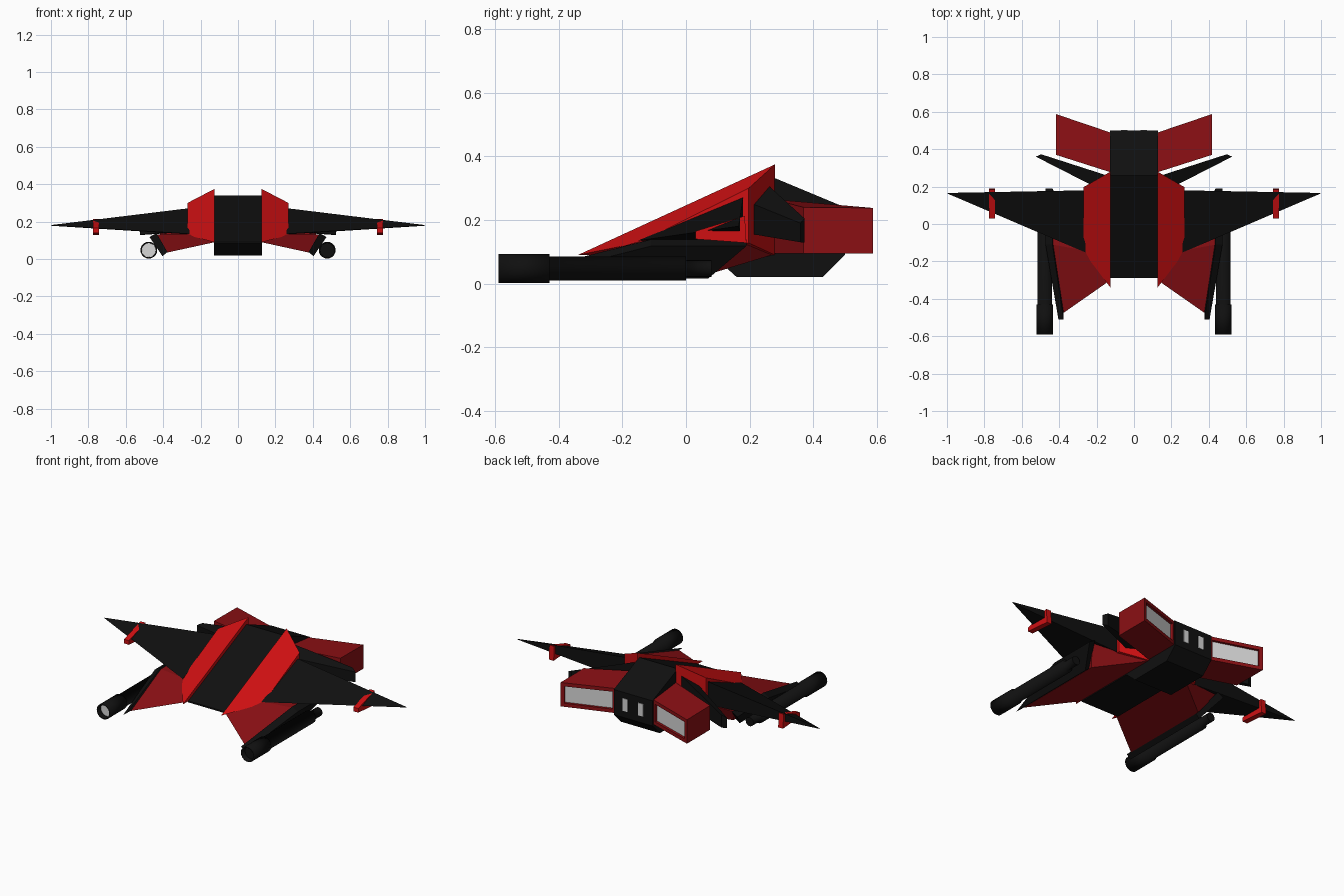
import bpy, bmesh, math
from mathutils import Vector, Matrix

if "Cube" in bpy.data.objects:
    bpy.data.objects.remove(bpy.data.objects["Cube"])


def material(name, col):
    m = bpy.data.materials.new(name)
    m.diffuse_color = (*col, 1)
    m.use_nodes = True
    m.node_tree.nodes["Principled BSDF"].inputs["Base Color"].default_value = m.diffuse_color
    return m


BLACK = material("hull black", (0.005, 0.005, 0.005))
RED = material("bright red", (0.62, 0.005, 0.006))
DARK = material("dark red", (0.26, 0.005, 0.007))
GREY = material("light grey", (0.68, 0.68, 0.68))


def finish(bm, name, mats):
    bmesh.ops.recalc_face_normals(bm, faces=bm.faces)
    me = bpy.data.meshes.new(name)
    bm.to_mesh(me)
    bm.free()
    for m in mats:
        me.materials.append(m)
    ob = bpy.data.objects.new(name, me)
    bpy.context.collection.objects.link(ob)
    return ob


def loft(name, a, b, mat, side=1, glow=False):
    """Solid between two matching outlines; optional recessed rear panel."""
    bm = bmesh.new()
    va = [bm.verts.new((p[0] * side, p[1], p[2])) for p in a]
    vb = [bm.verts.new((p[0] * side, p[1], p[2])) for p in b]
    n = len(a)
    bm.faces.new(va)
    bm.faces.new(vb)
    for i in range(n):
        j = (i + 1) % n
        bm.faces.new((va[i], va[j], vb[j], vb[i]))
    bmesh.ops.recalc_face_normals(bm, faces=bm.faces)
    if glow:
        bm.normal_update()
        rear = max(bm.faces, key=lambda f: f.normal.y)
        bmesh.ops.inset_region(bm, faces=[rear], thickness=0.03)
        ext = bmesh.ops.extrude_discrete_faces(bm, faces=[rear])
        panel = ext["faces"][0]
        panel.material_index = 1
        shift = -0.015 * panel.normal
        for v in panel.verts:
            v.co += shift
    return finish(bm, name, [mat, GREY])


def at_x(x, yz):
    return [(x, y, z) for y, z in yz]


def lathe(name, profile, x, z, mats, last_grey):
    """Turned part along y from (radius, y) pairs; first pair closes the muzzle floor."""
    bm = bmesh.new()
    n = 20
    rings = [[bm.verts.new((x + r * math.cos(i * math.tau / n), y,
                            z + r * math.sin(i * math.tau / n))) for i in range(n)]
             for r, y in profile]
    for p, q in zip(rings, rings[1:]):
        for i in range(n):
            j = (i + 1) % n
            f = bm.faces.new((p[i], p[j], q[j], q[i]))
            f.smooth = True
    floor = bm.faces.new(rings[0])
    floor.material_index = 1 if last_grey else 0
    bm.faces.new(rings[-1])
    for e in bm.edges:
        if e.calc_face_angle(0) > 0.6:
            e.smooth = False
    return finish(bm, name, mats)


def box(name, lo, hi, mat):
    bm = bmesh.new()
    lo, hi = Vector(lo), Vector(hi)
    bmesh.ops.create_cube(bm, size=1, matrix=Matrix.Translation((lo + hi) / 2)
                          @ Matrix.Diagonal((*(hi - lo), 1)))
    return finish(bm, name, [mat])


# central wedge hull
hull = [(-0.29, 0.092), (0.26, 0.34), (0.5, 0.24), (0.5, 0.09), (0.43, 0.02),
        (0.16, 0.02), (0.09, 0.083), (-0.29, 0.083)]
loft("hull", at_x(-0.128, hull), at_x(0.128, hull), BLACK)

for s, tag in ((1, "right"), (-1, "left")):
    # red sloping shoulder
    loft("shoulder_" + tag,
         at_x(0.126, [(-0.34, 0.09), (0.28, 0.375), (0.28, 0.09)]),
         at_x(0.27, [(-0.15, 0.128), (0.197, 0.30), (0.197, 0.128)]), RED, s)

    # wing tapering to a point, with a red band near the tip
    loft("wing_" + tag,
         at_x(0.26, [(-0.152, 0.135), (0.18, 0.272), (0.18, 0.132)]),
         at_x(0.998, [(0.163, 0.18), (0.166, 0.182), (0.166, 0.178)]), BLACK, s)
    band = [(0.03, 0.165), (0.185, 0.213), (0.19, 0.128), (0.03, 0.14)]
    loft("wing_band_" + tag, at_x(0.743, band), at_x(0.775, band), RED, s)

    # lower front fin, dark red
    loft("lower_fin_" + tag,
         [(0.126, -0.30, 0.09), (0.126, 0.27, 0.09), (0.27, 0.18, 0.135), (0.27, -0.14, 0.135)],
         [(0.378, -0.476, 0.035), (0.378, 0.09, 0.035), (0.437, 0.17, 0.132),
          (0.437, -0.11, 0.132)], DARK, s)

    # black plate along the fin's outer edge
    def plate(lx, lz, ux, uz):
        return [(lx, -0.51, lz), (lx, 0.07, lz), (ux, 0.19, uz), (ux, -0.11, uz)]
    loft("fin_plate_" + tag, plate(0.377, 0.037, 0.436, 0.139),
         plate(0.404, 0.016, 0.473, 0.118), BLACK, s)

    # cannon with hollow muzzle sleeve
    lathe("cannon_" + tag,
          [(0.038, -0.56), (0.038, -0.59), (0.045, -0.59), (0.045, -0.43), (0.038, -0.43),
           (0.038, 0.0), (0.026, 0.0), (0.026, 0.08)],
          0.477 * s, 0.0475, [BLACK, GREY], s < 0)

    # swept rear blade
    loft("rear_blade_" + tag,
         [(0.235, 0.212, 0.155), (0.235, 0.212, 0.25), (0.14, 0.258, 0.31), (0.14, 0.258, 0.155)],
         [(0.525, 0.36, 0.13), (0.525, 0.36, 0.19), (0.497, 0.373, 0.205), (0.497, 0.373, 0.13)],
         BLACK, s)

    # rear engine with recessed exhaust panel
    loft("engine_" + tag,
         at_x(0.12, [(0.275, 0.095), (0.275, 0.265), (0.487, 0.242), (0.487, 0.095)]),
         at_x(0.418, [(0.37, 0.095), (0.37, 0.24), (0.588, 0.238), (0.588, 0.095)]),
         DARK, s, glow=True)

    # rear window plate
    box("rear_window_" + tag, (0.052 * s - 0.017, 0.497, 0.13), (0.052 * s + 0.017, 0.503, 0.205), GREY)
